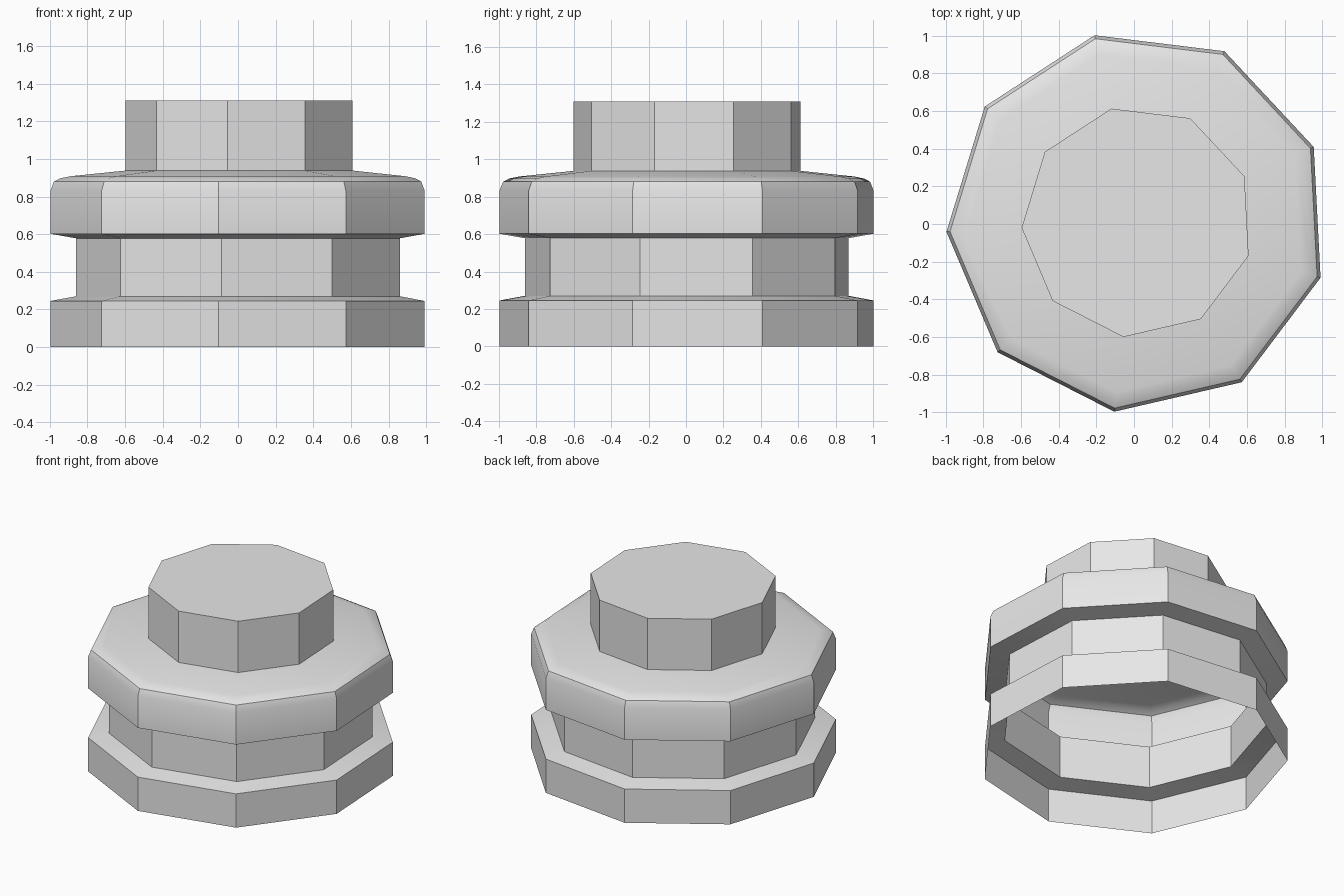
import bpy
import bmesh
from math import cos, sin, radians

SIDES = 9
START = radians(-97)
CENTRE = (0.019, 0.012)

# Remove the default cube
cube = bpy.data.objects.get("Cube")
if cube:
    bpy.data.objects.remove(cube, do_unlink=True)

# Single plain grey finish
grey = bpy.data.materials.new("plain_grey")
grey.use_nodes = True
grey.diffuse_color = (0.8, 0.8, 0.8, 1)
grey.node_tree.nodes["Principled BSDF"].inputs["Base Color"].default_value = grey.diffuse_color


def turned_shell(name, profile, capped=False):
    """Turn a (radius, height) profile into an open nine-sided shell."""
    bm = bmesh.new()
    rings = []
    for radius, z in profile:
        angles = [START + radians(360) * i / SIDES for i in range(SIDES)]
        rings.append([bm.verts.new((CENTRE[0] + radius * cos(a),
                                    CENTRE[1] + radius * sin(a), z)) for a in angles])
    for low, high in zip(rings, rings[1:]):
        for i in range(SIDES):
            j = (i + 1) % SIDES
            bm.faces.new((low[i], low[j], high[j], high[i]))
    if capped:
        bm.faces.new(rings[-1])
    mesh = bpy.data.meshes.new(name)
    bm.to_mesh(mesh)
    bm.free()
    mesh.materials.append(grey)
    obj = bpy.data.objects.new(name, mesh)
    bpy.context.collection.objects.link(obj)
    bpy.ops.object.select_all(action="DESELECT")
    obj.select_set(True)
    bpy.context.view_layer.objects.active = obj
    bpy.ops.object.shade_smooth_by_angle(angle=radians(30))
    return obj


FLANGE, WAIST, HUB = 1.017, 0.88, 0.617

# Lower flange with its shallow sloping step, open underneath
turned_shell("lower_flange", [(FLANGE, 0), (FLANGE, 0.245), (WAIST, 0.27)])

# Recessed band between the flanges
turned_shell("waist", [(WAIST, 0.27), (WAIST, 0.578)])

# Upper flange with a rounded rim and gently sloping shoulder
turned_shell("upper_flange", [(WAIST, 0.578), (FLANGE, 0.602), (FLANGE, 0.832),
                              (0.998, 0.88), (0.965, 0.897), (0.91, 0.908),
                              (HUB, 0.938)])

# Raised hub with a flat top
turned_shell("hub", [(HUB, 0.938), (HUB, 1.31)], capped=True)
